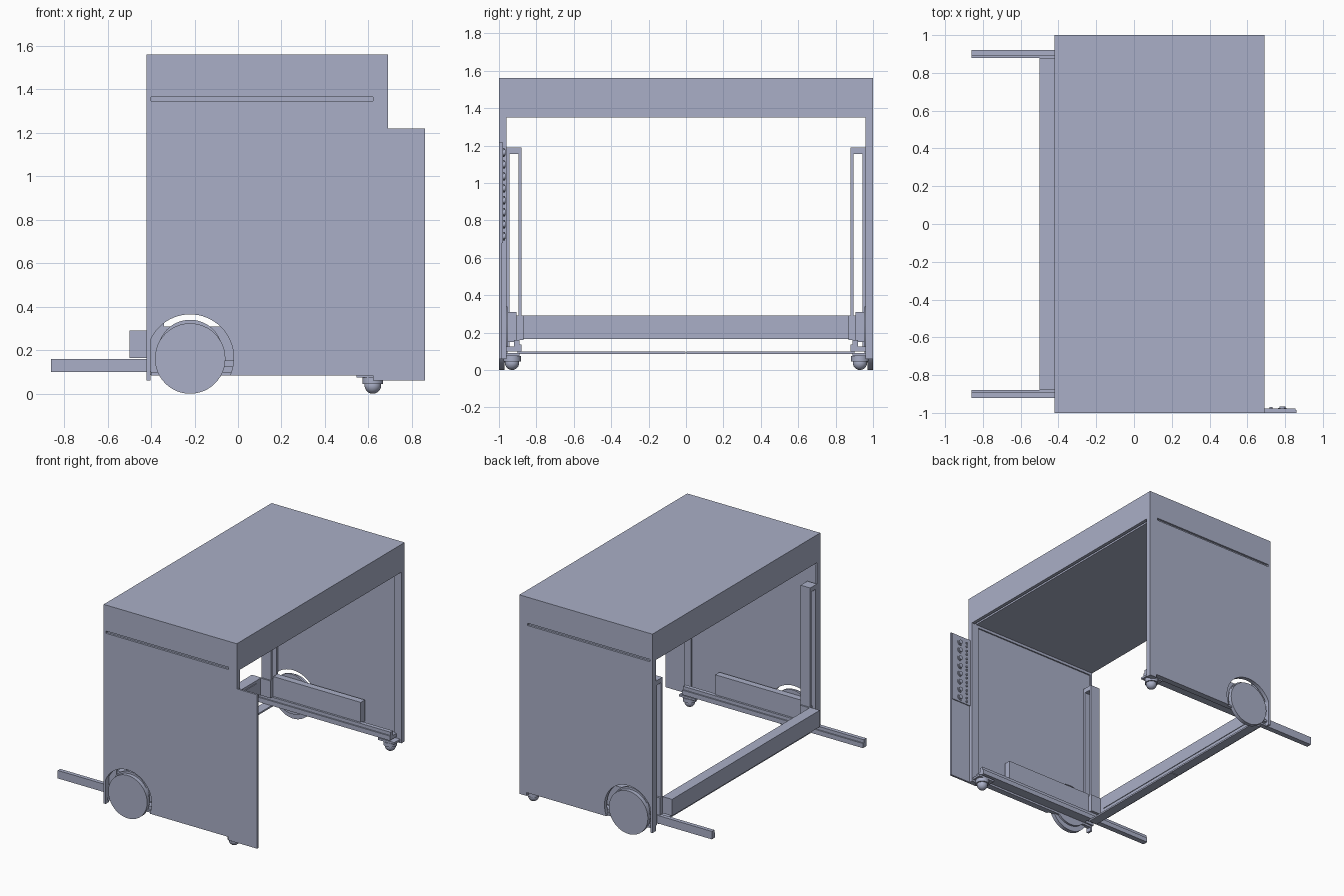
import bpy
from math import pi

cube = bpy.data.objects.get("Cube")
if cube:
    bpy.data.objects.remove(cube, do_unlink=True)

steel = bpy.data.materials.new("blue_grey_steel")
steel.use_nodes = True
COLOUR = (0.40, 0.43, 0.57, 1)
steel.diffuse_color = COLOUR
steel.node_tree.nodes["Principled BSDF"].inputs["Base Color"].default_value = COLOUR


def finish(name, smooth=False):
    ob = bpy.context.object
    ob.name = name
    ob.data.materials.append(steel)
    if smooth:
        bpy.ops.object.shade_smooth_by_angle()
    return ob


def box(name, x, y, z):
    """Box from (min, max) pairs on each axis."""
    spans = (x, y, z)
    bpy.ops.mesh.primitive_cube_add(size=1, location=[(a + b) / 2 for a, b in spans])
    bpy.context.object.scale = [abs(b - a) for a, b in spans]
    bpy.ops.object.transform_apply(location=False, rotation=False, scale=True)
    return finish(name)


def disc(name, x, y, z, radius, sides=48):
    """Cylinder whose axis runs along y between the two y values."""
    bpy.ops.mesh.primitive_cylinder_add(vertices=sides, radius=radius, depth=abs(y[1] - y[0]),
                                        location=(x, sum(y) / 2, z), rotation=(pi / 2, 0, 0))
    return finish(name, True)


def cut(target, cutter):
    mod = target.modifiers.new("cut", 'BOOLEAN')
    mod.operation = 'DIFFERENCE'
    mod.solver = 'EXACT'
    mod.object = cutter
    bpy.context.view_layer.objects.active = target
    bpy.ops.object.modifier_apply(modifier=mod.name)
    bpy.data.objects.remove(cutter, do_unlink=True)


BACK, FRONT = -0.42, 0.69
WHEEL_X, WHEEL_Z = -0.22, 0.165

# Top hood with its underside panel and front track
box("top_hood", (BACK, FRONT), (-1, 1), (1.365, 1.56))
box("underside_panel", (BACK, 0.65), (-0.96, 0.96), (1.35, 1.365))
box("underside_track", (0.665, FRONT), (-0.96, 0.96), (1.35, 1.365))

for s, side in ((-1, "front"), (1, "rear")):
    def span(a, b):
        return (s * a, s * b)

    # Side wall with wheel arch, slot and pin hole
    wall = box(side + "_wall", (-0.405, FRONT), span(0.97, 1), (0.085, 1.365))
    cut(wall, disc("arch_cutter", WHEEL_X, span(0.9, 1.1), WHEEL_Z, 0.2, 64))
    cut(wall, box("slot_cutter", (-0.4, 0.62), span(0.985, 1.1), (1.347, 1.364)))
    cut(wall, disc("pin_cutter", 0.66, span(0.985, 1.1), 1.355, 0.009, 16))

    # Wall posts and inner top rail
    box(side + "_wall_end_post", (BACK, -0.403), span(0.96, 1), (0.06, 1.365))
    box(side + "_wall_open_post", (0.63, FRONT), span(0.96, 1), (0.06, 1.365))
    box(side + "_wall_top_rail", (BACK, FRONT), span(0.96, 0.98), (1.33, 1.365))

    # Upright guide channel, open along its length
    box(side + "_guide_outer", (BACK, -0.34), span(0.945, 0.96), (0.1, 1.19))
    box(side + "_guide_inner", (BACK, -0.34), span(0.88, 0.895), (0.16, 1.19))
    box(side + "_guide_cap", (BACK, -0.34), span(0.88, 0.96), (1.155, 1.19))

    # Wheel and wheel housing
    disc(side + "_wheel", WHEEL_X, span(0.97, 1), WHEEL_Z - 0.003, 0.162)
    disc(side + "_wheel_hub", WHEEL_X, span(0.955, 0.97), 0.19, 0.15)
    box(side + "_wheel_housing", (-0.34, 0.39), span(0.905, 0.955), (0.15, 0.31))

    # Stepped rail that runs out as a pull handle
    box(side + "_handle_rail_core", (-0.86, 0.65), span(0.89, 0.92), (0.1, 0.16))
    box(side + "_handle_rail_rib", (-0.86, 0.65), span(0.88, 0.892), (0.1, 0.135))
    box(side + "_rail_bracket", (-0.34, 0.65), span(0.92, 0.97), (0.1, 0.125))
    box(side + "_bottom_strip", (-0.4, 0.62), span(0.955, 0.985), (0.085, 0.1))

    # Ball caster on a mounting plate
    box(side + "_caster_plate", (0.545, 0.68), span(0.89, 0.965), (0.075, 0.09))
    bpy.ops.mesh.primitive_cylinder_add(vertices=24, radius=0.047, depth=0.03,
                                        location=(0.62, s * 0.93, 0.06))
    finish(side + "_caster_collar", True)
    bpy.ops.mesh.primitive_uv_sphere_add(segments=24, ring_count=12, radius=0.038,
                                         location=(0.62, s * 0.93, 0.038))
    finish(side + "_caster_ball", True)

# Cross beam with raised inner panel, and the flat tie below it
box("cross_beam", (-0.5, BACK), (-0.88, 0.88), (0.165, 0.29))
box("cross_beam_panel", (BACK, -0.415), (-0.83, 0.82), (0.19, 0.27))
for s, side in ((-1, "front"), (1, "rear")):
    box(side + "_beam_bracket", (BACK, -0.34), (s * 0.87, s * 0.91), (0.16, 0.29))
    box(side + "_tie_half", (-0.41, -0.34), (s * 0.003, s * 0.9), (0.086, 0.098))

# Control plate extending beyond the front wall
box("extension_plate", (FRONT - 0.07, 0.86), (-1, -0.985), (0.06, 1.22))
box("control_panel", (FRONT, 0.855), (-0.986, -0.978), (0.68, 1.215))
for i in range(8):
    z = 0.715 + i * 0.064
    disc("control_knob", 0.785, (-0.98, -0.965), z, 0.016, 20)
    disc("control_knob_collar", 0.785, (-0.98, -0.974), z, 0.023, 20)
    for dz in (-0.014, 0.014):
        disc("indicator_stud", 0.725, (-0.98, -0.969), z + dz, 0.008, 12)
